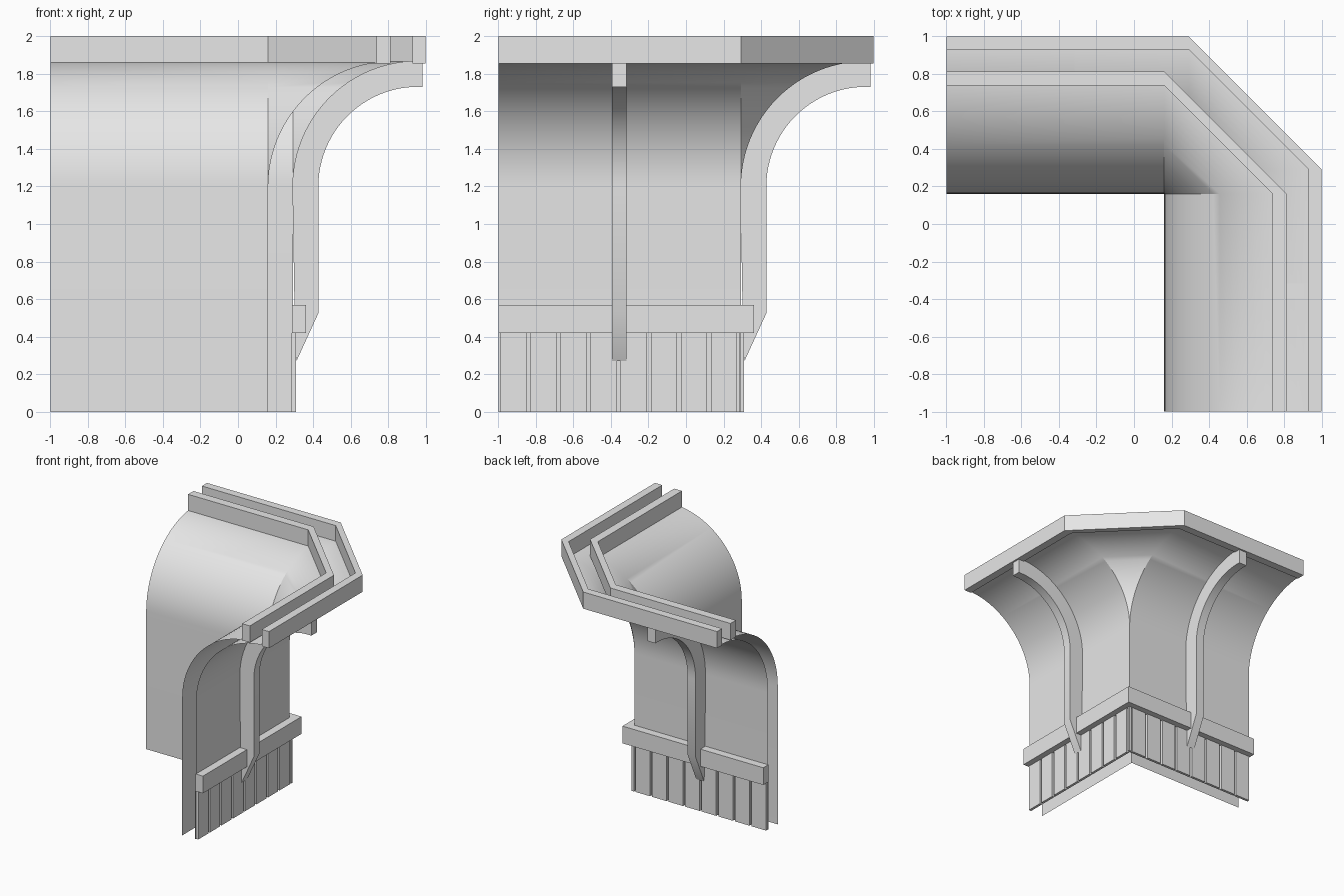
import bpy, bmesh, math
from mathutils import Vector

cube = bpy.data.objects.get("Cube")
if cube:
    bpy.data.objects.remove(cube, do_unlink=True)

grey = bpy.data.materials.new("plain_grey")
grey.use_nodes = True
grey.diffuse_color = (0.8, 0.8, 0.8, 1)
grey.node_tree.nodes["Principled BSDF"].inputs["Base Color"].default_value = (0.8, 0.8, 0.8, 1)

RADIUS, SPRING, OUTER, INNER = 0.665, 1.2, 0.29, 0.158


def finish(name, bm, smooth=False):
    """Clean a bmesh and turn it into an object."""
    bmesh.ops.remove_doubles(bm, verts=bm.verts, dist=0.0005)
    bmesh.ops.recalc_face_normals(bm, faces=bm.faces)
    mesh = bpy.data.meshes.new(name)
    bm.to_mesh(mesh)
    bm.free()
    mesh.materials.append(grey)
    obj = bpy.data.objects.new(name, mesh)
    bpy.context.collection.objects.link(obj)
    if smooth:
        bpy.ops.object.select_all(action="DESELECT")
        obj.select_set(True)
        bpy.context.view_layer.objects.active = obj
        bpy.ops.object.shade_smooth_by_angle(angle=math.radians(30))
    return obj


def corner_path(offset, base):
    """Plan of the corner at one offset: square at the base, chamfered beyond it."""
    return [(-1, offset), (base, offset), (offset, base), (offset, -1)]


def sweep(name, profile, base=None, closed=True, smooth=False):
    """Carry an (offset, height) profile around the corner."""
    bm = bmesh.new()
    rows = []
    for offset, z in profile:
        path = corner_path(offset, offset if base is None else base)
        rows.append([bm.verts.new((x, y, z)) for x, y in path])
    pairs = list(zip(rows, rows[1:]))
    if closed:
        pairs.append((rows[-1], rows[0]))
        bm.faces.new([r[0] for r in rows])
        bm.faces.new([r[-1] for r in rows])
    for a, b in pairs:
        for i in range(3):
            bm.faces.new((a[i], a[i + 1], b[i + 1], b[i]))
    bmesh.ops.dissolve_degenerate(bm, dist=0.0005, edges=bm.edges)
    return finish(name, bm, smooth)


def arc(centre, radius, steps=24):
    """Quarter curve from the upright wall out to the level top."""
    angles = [math.pi / 2 * i / steps for i in range(steps + 1)]
    return [(centre - radius * math.cos(a), SPRING + radius * math.sin(a)) for a in angles]


def rectangle(a, b, low, high):
    return [(a, low), (b, low), (b, high), (a, high)]


def prism(name, profile, start, end, swap, smooth=False):
    """Extrude an (offset, height) profile along one wing; swap picks the wing."""
    bm = bmesh.new()
    place = lambda o, t, z: Vector((t, o, z) if swap else (o, t, z))
    face = bm.faces.new([bm.verts.new(place(o, start, z)) for o, z in profile])
    made = bmesh.ops.extrude_face_region(bm, geom=[face])
    moved = [v for v in made["geom"] if isinstance(v, bmesh.types.BMVert)]
    bmesh.ops.translate(bm, verts=moved, vec=place(0, end - start, 0))
    return finish(name, bm, smooth)


# Two thin flared wall skins, open at the ends
outer_curve = arc(OUTER + RADIUS, RADIUS)
sweep("outer_wall", [(OUTER, 0.42)] + outer_curve, OUTER, closed=False, smooth=True)
inner_curve = [p for p in arc(INNER + RADIUS, RADIUS) if p[0] < 0.81]
sweep("inner_wall", [(INNER, 0)] + inner_curve, INNER, closed=False, smooth=True)

# Parapet rails along the top and the band above the planks
sweep("outer_parapet", rectangle(0.925, 0.995, 1.855, 2), OUTER)
sweep("inner_parapet", rectangle(0.735, 0.81, 1.855, 2), INNER)
sweep("lower_band", rectangle(0.285, 0.358, 0.42, 0.57))

# Backing sheet that forms the bottoms of the grooves
sweep("plank_backing", [(0.283, 0), (0.283, 0.42)], closed=False)

# Curved bracket outline
bracket = [(0.308, 0.27), (0.425, 0.525)] + arc(0.955, 0.53)
bracket += [(0.98, 1.73), (0.98, 1.868)] + arc(0.955, 0.668)[::-1] + [(0.298, 0.57)]

for swap, wing in ((False, "right"), (True, "back")):
    prism(f"{wing}_bracket", bracket, -0.395, -0.318, swap, smooth=True)
    for k in range(8):
        start = -1 + 0.16 * k
        prism(f"{wing}_plank_{k + 1}", rectangle(0.283, 0.306, 0, 0.42),
              start + 0.01, start + 0.15, swap)

# Small post closing the planks at the corner
prism("corner_post", rectangle(0.283, 0.306, 0, 0.42), 0.287, 0.306, False)

# Centre the whole model
for obj in bpy.context.collection.objects:
    if obj.type == "MESH" and grey.name in obj.data.materials:
        obj.location += Vector((0.0025, 0.0025, 0))
